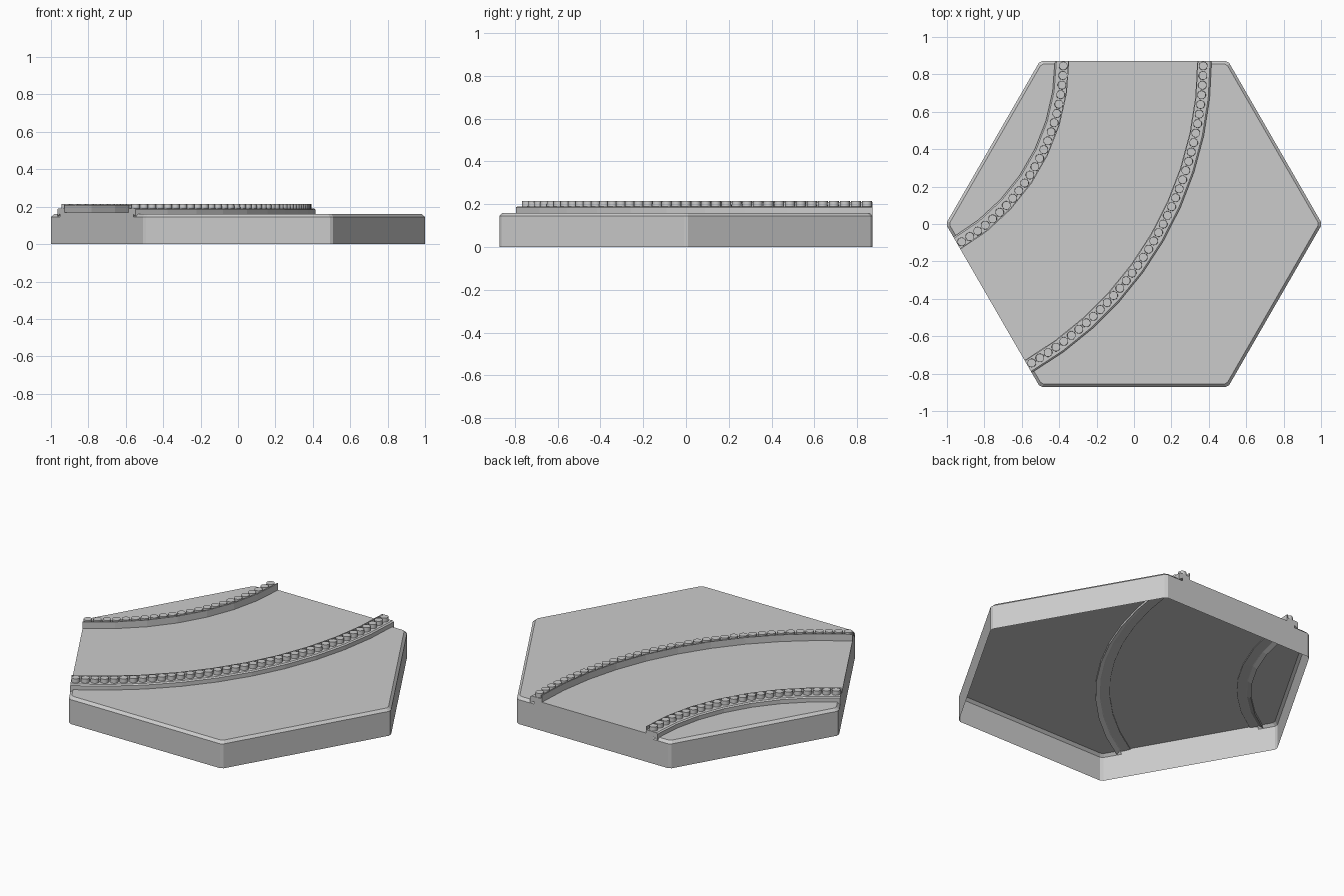
import bpy, bmesh
from math import sin, cos, pi, radians
from mathutils import Vector, Matrix

if "Cube" in bpy.data.objects:
    bpy.data.objects.remove(bpy.data.objects["Cube"])

R = 1.006                      # hexagon radius before the corner chamfer
AP = R * cos(pi / 6)           # distance from centre to a side
CX, CY = -1.5 * R, AP          # centre of the curved road
SWEEP = radians(60)
Z_EDGE, Z_TOP, Z_ROAD, Z_CURB = 0.145, 0.16, 0.17, 0.19
BEV = 0.015
IN_R, OUT_R = 1.162, 1.848     # road-side radius of each rail
IN_T, OUT_T = IN_R - 0.05, OUT_R + 0.05   # terrain borders, hidden under curbs


def at(r, a, z):
    return Vector((CX + r * cos(a), CY + r * sin(a), z))


def arc(r, n, z, margin=0.0):
    a0, a1 = -SWEEP + margin, -margin
    return [at(r, a0 + (a1 - a0) * i / n, z) for i in range(n + 1)]


def finish(name, bm):
    mesh = bpy.data.meshes.new(name)
    bm.to_mesh(mesh)
    bm.free()
    ob = bpy.data.objects.new(name, mesh)
    bpy.context.collection.objects.link(ob)
    return ob


def strip(bm, rows, closed=False):
    """Quads between neighbouring rows of points."""
    vs = [[bm.verts.new(p) for p in row] for row in rows]
    for a, b in zip(vs, vs[1:]):
        m = len(a)
        for i in range(m if closed else m - 1):
            j = (i + 1) % m
            bm.faces.new((a[i], a[j], b[j], b[i]))
    return vs


# chamfered hexagon outline, two points per corner, counter-clockwise
corners = [Vector((R * cos(i * pi / 3), R * sin(i * pi / 3), 0)) for i in range(6)]
outline = []
for i, c in enumerate(corners):
    for other in (corners[i - 1], corners[(i + 1) % 6]):
        outline.append(c + (other - c).normalized() * 0.012)


def lift(p, z, inset=0.0):
    k = (AP - inset) / AP
    return Vector((p.x * k, p.y * k, z))


# side walls, open below
bm = bmesh.new()
strip(bm, [[lift(p, 0) for p in outline], [lift(p, Z_EDGE) for p in outline]], True)
bmesh.ops.reverse_faces(bm, faces=bm.faces[:]) if bm.faces[:][0].normal.dot(outline[0]) < 0 else None
bm.normal_update()
for f in bm.faces:
    if f.normal.dot(f.calc_center_median() * Vector((1, 1, 0)).length) < 0:
        f.normal_flip()
finish("side_walls", bm)


# ground beside the road, with a bevelled outer rim
def ground(name, r, n, ids, reverse):
    m = BEV / r
    rim = [outline[i] for i in ids]
    start, end = (at(r, 0, 0), at(r, -SWEEP, 0))
    s_in, e_in = at(r, -m, Z_TOP), at(r, -SWEEP + m, Z_TOP)
    if reverse:
        start, end, s_in, e_in = end, start, e_in, s_in
    low = [lift(start, Z_EDGE)] + [lift(p, Z_EDGE) for p in rim] + [lift(end, Z_EDGE)]
    high = [s_in] + [lift(p, Z_TOP, BEV) for p in rim] + [e_in]
    bm = bmesh.new()
    vs = strip(bm, [low, high])
    inner = [bm.verts.new(p) for p in arc(r, n, Z_TOP, m)[1:-1]]
    if not reverse:
        inner = inner
    else:
        inner = inner[::-1]
    bm.faces.new(vs[1] + inner)
    bm.normal_update()
    for f in bm.faces:
        if f.normal.z < 0:
            f.normal_flip()
    finish(name, bm)


ground("inner_ground", IN_T, 7, [4, 5, 6, 7], False)
ground("outer_ground", OUT_T, 10, [8, 9, 10, 11, 0, 1, 2, 3], True)

# raised road surface with its two flush ends
bm = bmesh.new()
strip(bm, [arc(IN_T, 10, Z_ROAD), arc(OUT_T, 10, Z_ROAD)])
for a in (0, -SWEEP):
    strip(bm, [[at(IN_T, a, Z_EDGE), at(OUT_T, a, Z_EDGE)],
               [at(IN_T, a, Z_ROAD), at(OUT_T, a, Z_ROAD)]])
bm.normal_update()
mid = at(1.5, -SWEEP / 2, 0)
for f in bm.faces:
    c = f.calc_center_median()
    if f.normal.z < -0.5 or (abs(f.normal.z) < 0.5 and f.normal.dot(c - mid) < 0):
        f.normal_flip()
finish("road", bm)


# profile (offset from road side, height) swept along the curve
def sweep(name, base, side, n, profile):
    bm = bmesh.new()
    rows = []
    for i in range(n + 1):
        a = -SWEEP + SWEEP * i / n
        rows.append([at(base + side * d, a, z) for d, z in profile])
    vs = strip(bm, rows, True)
    bm.faces.new(vs[0])
    bm.faces.new(vs[-1])
    bmesh.ops.recalc_face_normals(bm, faces=bm.faces[:])
    finish(name, bm)


# row of round studs
def studs(name, r, count):
    bm = bmesh.new()
    for i in range(count):
        p = at(r, -SWEEP * (i + 0.5) / count, (0.185 + 0.214) / 2)
        bmesh.ops.create_cone(bm, cap_ends=True, segments=14, radius1=0.0235,
                              radius2=0.0225, depth=0.029,
                              matrix=Matrix.Translation(p))
    ob = finish(name, bm)
    bpy.context.view_layer.objects.active = ob
    ob.select_set(True)
    bpy.ops.object.shade_smooth_by_angle(angle=radians(35))
    ob.select_set(False)


curb = [(0, 0.165), (0, Z_CURB), (0.068, Z_CURB), (0.076, Z_CURB - 0.006),
        (0.076, 0.146), (0.05, 0.162)]
fence = [(0, Z_ROAD - 0.004), (0.006, Z_ROAD - 0.004), (0.006, 0.21), (0, 0.21)]
for label, base, side, n, count in (("inner", IN_R, -1, 7, 23),
                                    ("outer", OUT_R, 1, 10, 38)):
    sweep(label + "_curb", base, side, n, curb)
    sweep(label + "_fence", base - side * 0.001, side, n, fence)
    studs(label + "_studs", base + side * 0.031, count)
